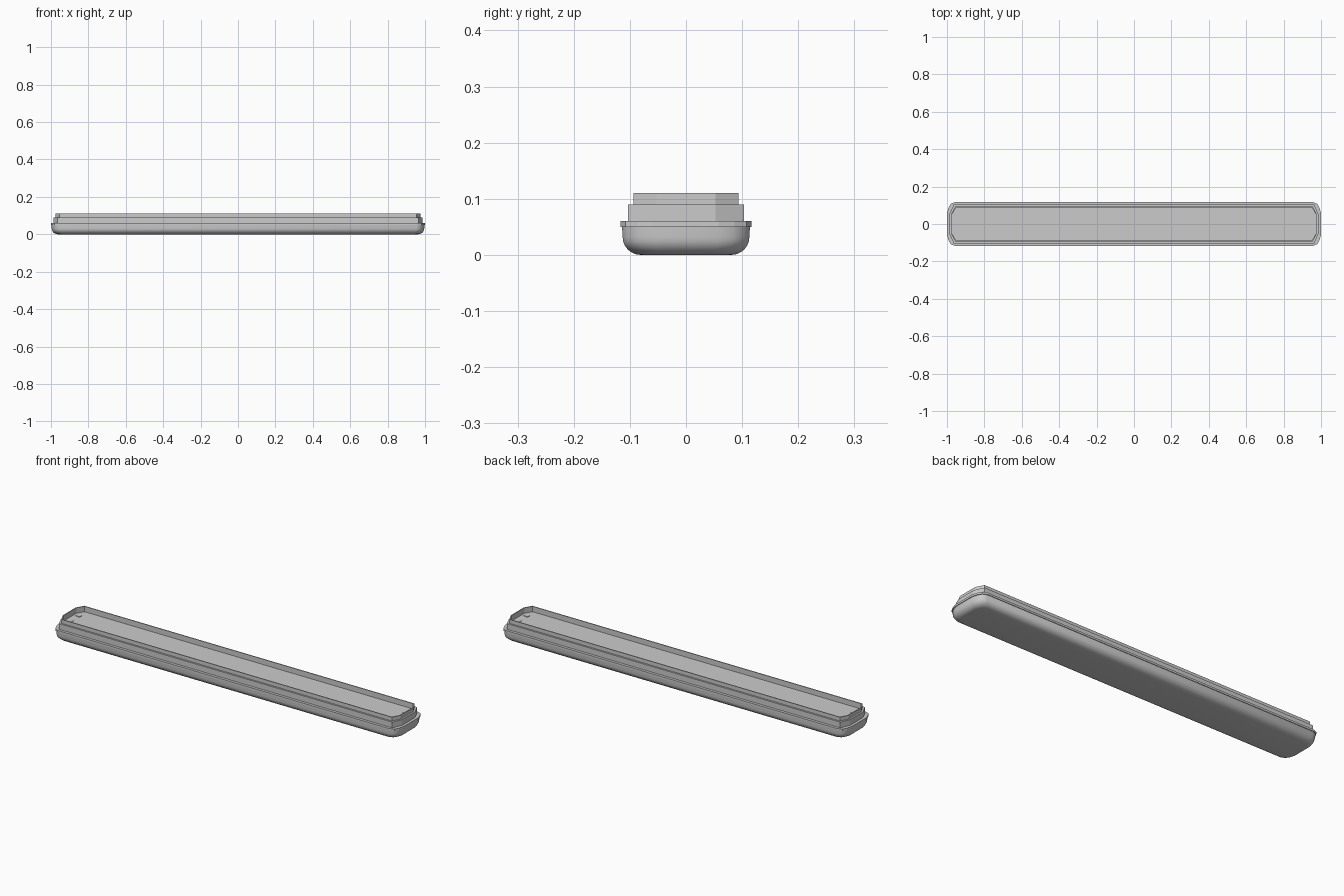
import bpy
import bmesh
import math

if "Cube" in bpy.data.objects:
    bpy.data.objects.remove(bpy.data.objects["Cube"])


def outline(d, rounded):
    """Plan outline of a long strip with cut corners, inset by d from the widest edge."""
    hx, hy = 1.0 - d, 0.117 - d
    if rounded:
        q = [(hx, hy * 0.5), (hx - 0.008, hy * 0.74),
             (hx - 0.02, hy * 0.92), (hx - 0.042, hy)]
    else:
        q = [(hx, 0.053), (hx - 0.022, hy)]
    half = q + [(-x, y) for x, y in reversed(q)]
    return half + [(-x, -y) for x, y in half]


def loft(name, profile, rounded=False):
    """Stack outlines through (inset, z) pairs and cap both ends."""
    bm = bmesh.new()
    rings = [[bm.verts.new((x, y, z)) for x, y in outline(d, rounded)]
             for d, z in profile]
    n = len(rings[0])
    for a, b in zip(rings, rings[1:]):
        for i in range(n):
            j = (i + 1) % n
            bm.faces.new((a[i], a[j], b[j], b[i]))
    bm.faces.new(rings[0][::-1])
    bm.faces.new(rings[-1])
    bmesh.ops.recalc_face_normals(bm, faces=bm.faces)
    mesh = bpy.data.meshes.new(name)
    bm.to_mesh(mesh)
    bm.free()
    ob = bpy.data.objects.new(name, mesh)
    bpy.context.collection.objects.link(ob)
    return ob


# rounded diffuser cover, a quarter-round from the side into the flat bottom
r = 0.032
curve = [(0.004 + r * (1 - math.sin(a)), r * (1 - math.cos(a)))
         for a in [math.radians(15 * k) for k in range(7)]]
diffuser = loft("diffuser_cover", curve + [(0.003, 0.051)], rounded=True)
bpy.ops.object.select_all(action='DESELECT')
bpy.context.view_layer.objects.active = diffuser
diffuser.select_set(True)
bpy.ops.object.shade_smooth_by_angle(angle=math.radians(40))

# flange around the top of the cover
loft("flange", [(0.0, 0.05), (0.0, 0.06)], rounded=True)

# stepped tray with a recessed back panel inside the rim
loft("stepped_housing", [(0.014, 0.058), (0.014, 0.09), (0.023, 0.09),
                         (0.023, 0.11), (0.028, 0.11), (0.028, 0.082)])

# small clip tabs on the panel at both ends
for sx in (-1, 1):
    for sy in (-1, 1):
        bpy.ops.mesh.primitive_cube_add(size=1, location=(sx * 0.945, sy * 0.035, 0.083))
        clip = bpy.context.object
        clip.name = "clip_tab"
        clip.scale = (0.025, 0.02, 0.004)
